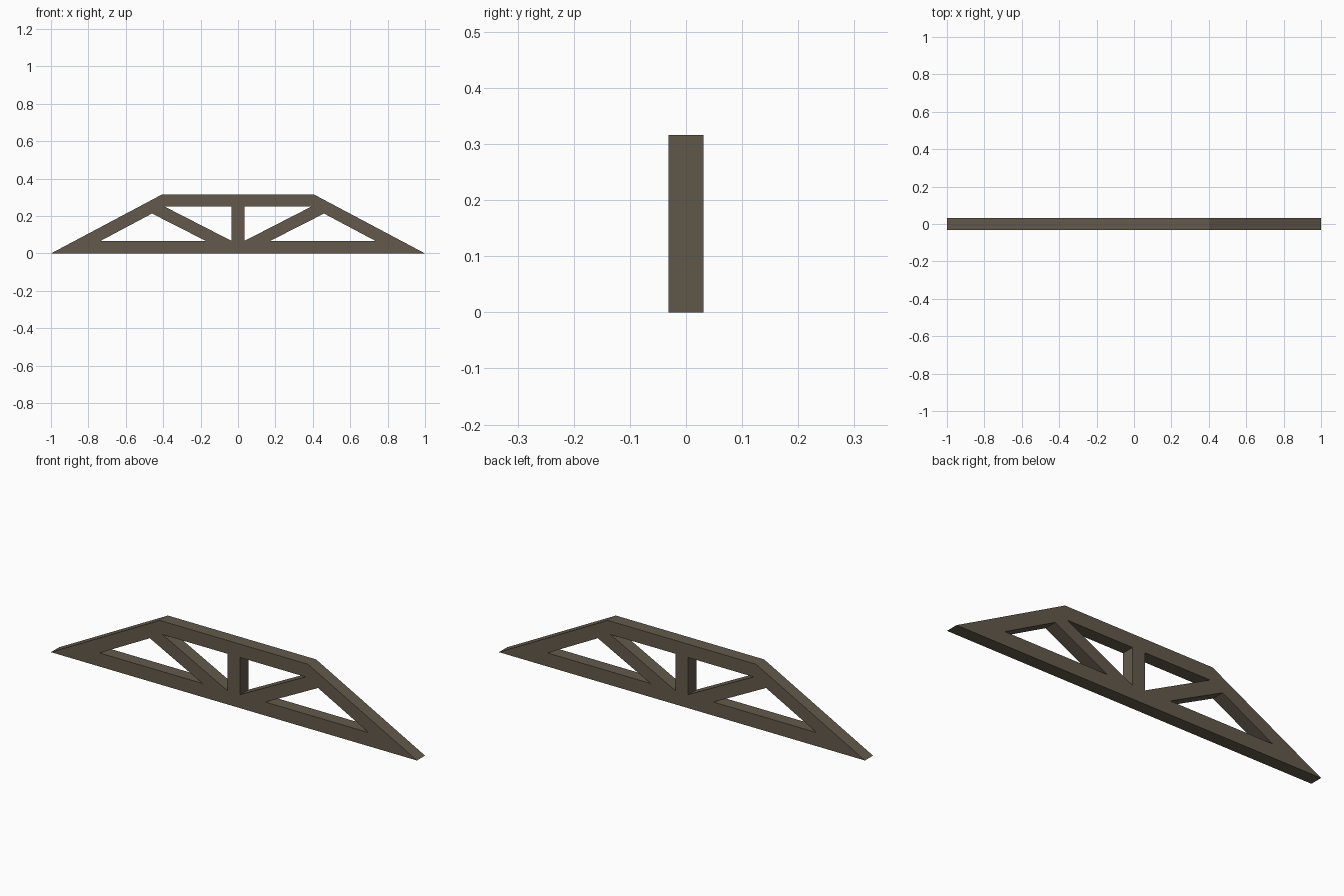
import bpy, bmesh

if "Cube" in bpy.data.objects:
    bpy.data.objects.remove(bpy.data.objects["Cube"])

HALF = 0.0315            # half thickness in y
wood = bpy.data.materials.new("dark weathered wood")
wood.diffuse_color = (0.125, 0.102, 0.072, 1)
wood.use_nodes = True
wood.node_tree.nodes["Principled BSDF"].inputs["Base Color"].default_value = wood.diffuse_color


def finish(name, bm):
    bmesh.ops.recalc_face_normals(bm, faces=bm.faces)
    me = bpy.data.meshes.new(name)
    bm.to_mesh(me)
    bm.free()
    me.materials.append(wood)
    bpy.context.collection.objects.link(bpy.data.objects.new(name, me))


def prism(name, pts):
    """Extrude an x-z outline through the truss thickness."""
    bm = bmesh.new()
    f = bm.faces.new([bm.verts.new((x, -HALF, z)) for x, z in pts])
    ext = bmesh.ops.extrude_face_region(bm, geom=[f], use_keep_orig=True)
    verts = [g for g in ext["geom"] if isinstance(g, bmesh.types.BMVert)]
    bmesh.ops.translate(bm, vec=(0, 2 * HALF, 0), verts=verts)
    finish(name, bm)


def ring(name, outer, inner):
    """Closed frame between two outlines with equal point counts."""
    bm = bmesh.new()
    loops = [[bm.verts.new((x, y, z)) for x, z in pts]
             for pts, y in ((outer, -HALF), (inner, -HALF), (inner, HALF), (outer, HALF))]
    n = len(outer)
    for a, b in zip(loops, loops[1:] + loops[:1]):
        for i in range(n):
            j = (i + 1) % n
            bm.faces.new((a[i], a[j], b[j], b[i]))
    finish(name, bm)


# bottom chord, rafters and top chord as one mitred frame
ring("outer_frame",
     [(-1, 0), (1, 0), (0.405, 0.316), (-0.405, 0.316)],
     [(-0.735, 0.067), (0.735, 0.067), (0.391, 0.25), (-0.391, 0.25)])

# centre post
prism("centre_post", [(-0.034, 0.067), (0.034, 0.067), (0.034, 0.25), (-0.034, 0.25)])

# diagonal braces, mirrored
for side, s in (("left", -1), ("right", 1)):
    prism(side + "_brace", [(s * x, z) for x, z in
          ((0.034, 0.067), (0.172, 0.067), (0.46, 0.2135), (0.391, 0.25))])
